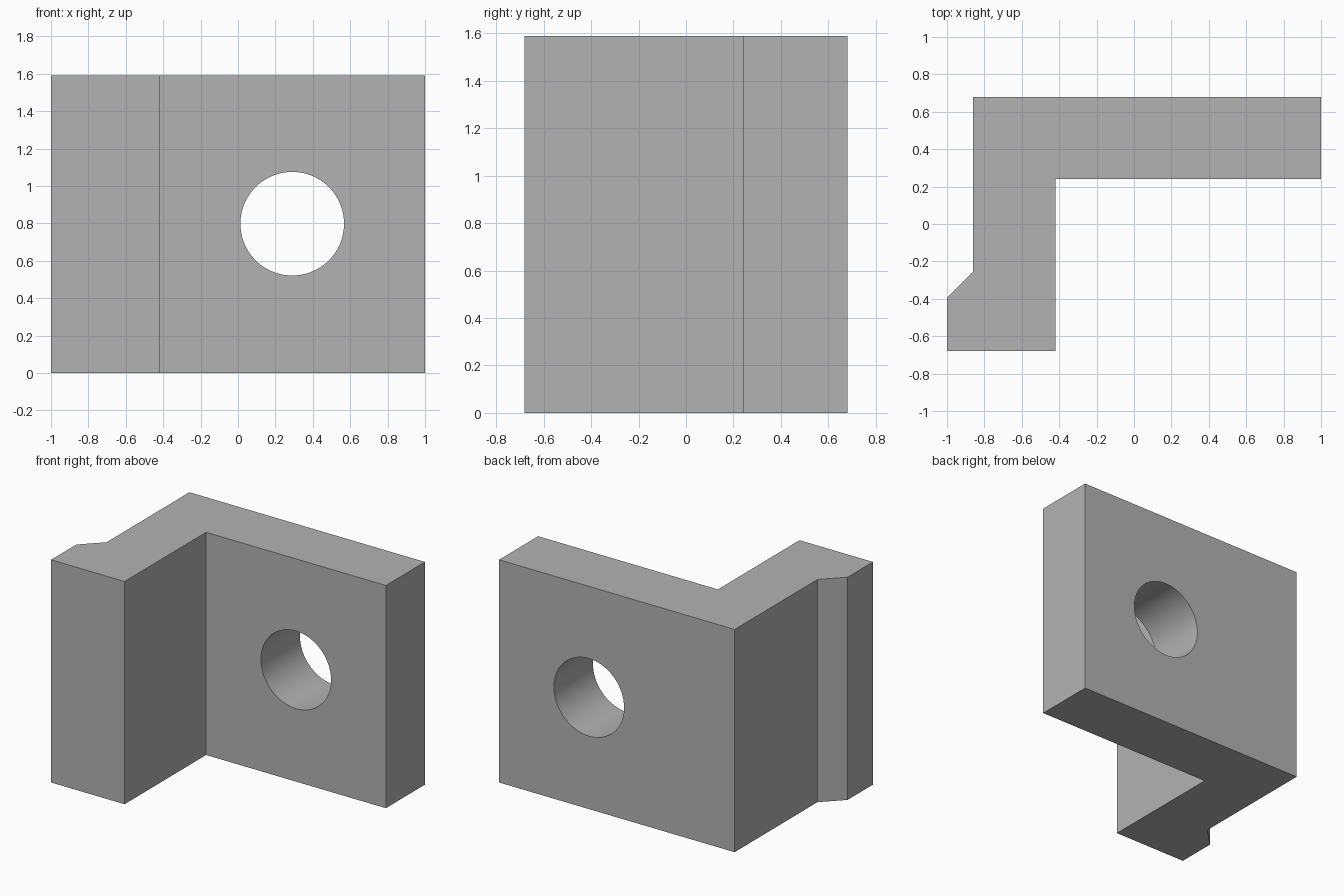
import bpy
import bmesh
from math import radians

cube = bpy.data.objects.get("Cube")
if cube:
    bpy.data.objects.remove(cube, do_unlink=True)

HEIGHT = 1.59

# Single plain grey
grey = bpy.data.materials.new("plain_grey")
grey.use_nodes = True
colour = (0.45, 0.45, 0.45, 1)
grey.diffuse_color = colour
grey.node_tree.nodes["Principled BSDF"].inputs["Base Color"].default_value = colour


def extrude_profile(name, points, height):
    """Raise a flat outline from the ground into a solid."""
    bm = bmesh.new()
    base = bm.faces.new([bm.verts.new((x, y, 0)) for x, y in points])
    top = bmesh.ops.extrude_face_region(bm, geom=[base])
    verts = [v for v in top["geom"] if isinstance(v, bmesh.types.BMVert)]
    bmesh.ops.translate(bm, verts=verts, vec=(0, 0, height))
    bmesh.ops.recalc_face_normals(bm, faces=bm.faces)
    mesh = bpy.data.meshes.new(name)
    bm.to_mesh(mesh)
    bm.free()
    obj = bpy.data.objects.new(name, mesh)
    bpy.context.collection.objects.link(obj)
    mesh.materials.append(grey)
    return obj


# L-shaped bracket with a chamfered lip on the short leg
bracket = extrude_profile("angle_bracket", [
    (-1, -0.68), (-0.42, -0.68), (-0.42, 0.24), (1, 0.24),
    (1, 0.68), (-0.86, 0.68), (-0.86, -0.255), (-1, -0.395)], HEIGHT)

# Round bolt hole through the long leg
bpy.ops.mesh.primitive_cylinder_add(
    vertices=96, radius=0.277, depth=1, location=(0.29, 0.46, HEIGHT / 2 + 0.003),
    rotation=(radians(90), 0, 0))
cutter = bpy.context.object
cutter.name = "bolt_hole_cutter"
cutter.hide_render = True
cutter.data.materials.append(grey)

hole = bracket.modifiers.new("bolt_hole", "BOOLEAN")
hole.operation = "DIFFERENCE"
hole.solver = "EXACT"
hole.object = cutter

bpy.ops.object.select_all(action="DESELECT")
bracket.select_set(True)
bpy.context.view_layer.objects.active = bracket
bpy.ops.object.modifier_apply(modifier=hole.name)
bpy.data.objects.remove(cutter, do_unlink=True)

# Smooth bore, crisp edges
bpy.ops.object.shade_smooth_by_angle(angle=radians(30))
